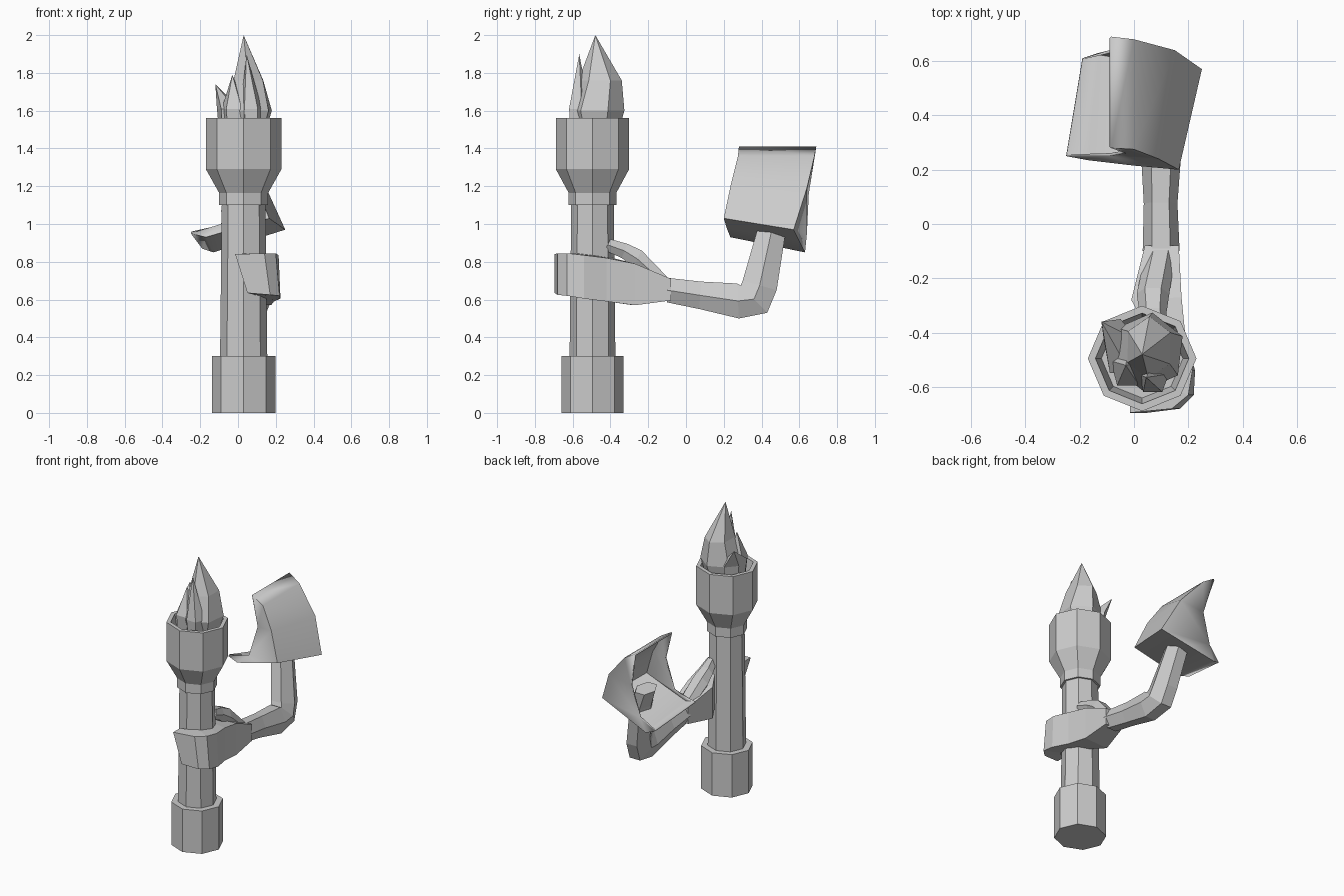
import bpy, bmesh, math
from mathutils import Vector

if "Cube" in bpy.data.objects:
    bpy.data.objects.remove(bpy.data.objects["Cube"])

grey = bpy.data.materials.new("stone_grey")
grey.diffuse_color = (0.6, 0.6, 0.6, 1)
grey.use_nodes = True
grey.node_tree.nodes["Principled BSDF"].inputs["Base Color"].default_value = grey.diffuse_color


def finish(name, bm, closed=True):
    if closed:
        bmesh.ops.recalc_face_normals(bm, faces=bm.faces)
    mesh = bpy.data.meshes.new(name)
    bm.to_mesh(mesh)
    bm.free()
    mesh.materials.append(grey)
    ob = bpy.data.objects.new(name, mesh)
    bpy.context.collection.objects.link(ob)
    return ob


def skin(name, rings):
    """Join rings of points; a ring of one point is an apex."""
    bm = bmesh.new()
    vr = [[bm.verts.new(p) for p in r] for r in rings]
    for a, b in zip(vr, vr[1:]):
        n = max(len(a), len(b))
        for i in range(n):
            j = (i + 1) % n
            if len(b) == 1:
                bm.faces.new((a[i], a[j], b[0]))
            elif len(a) == 1:
                bm.faces.new((a[0], b[j], b[i]))
            else:
                bm.faces.new((a[i], a[j], b[j], b[i]))
    for r in (vr[0], vr[-1]):
        if len(r) > 2:
            bm.faces.new(r)
    return finish(name, bm)


def ring(cx, cy, z, rx, ry, n, turn=0.0):
    return [(cx + rx * math.cos(turn + math.tau * i / n),
             cy + ry * math.sin(turn + math.tau * i / n), z) for i in range(n)]


def limb(name, sections, n=6):
    """Each section: top (y, z), bottom (y, z), centre x, half width."""
    rings = []
    for t, b, x, rx in sections:
        t, b = Vector(t), Vector(b)
        mid, half = (t + b) / 2, (t - b) / 2 / 0.866
        pts = []
        for i in range(n):
            a = math.tau * i / n
            p = mid + half * math.sin(a)
            pts.append((x + rx * math.cos(a), p.x, p.y))
        rings.append(pts)
    return skin(name, rings)


# Torch: octagonal handle, collar and hollow cup
CX, CY = 0.03, -0.495
profile = [(0.168, 0), (0.168, 0.3), (0.125, 0.3), (0.116, 1.10), (0.13, 1.10),
           (0.13, 1.165), (0.2, 1.29), (0.2, 1.56), (0.172, 1.56), (0.15, 1.42)]
skin("torch", [ring(CX, CY, z, r, r * 0.97, 8) for r, z in profile])

# Flame: one large tongue and three small ones
skin("flame_main", [ring(0.04, -0.47, 1.41, 0.09, 0.09, 6, 0.4),
                    ring(0.05, -0.47, 1.60, 0.14, 0.145, 6, 0.4),
                    ring(0.055, -0.455, 1.76, 0.09, 0.115, 6, 0.5),
                    [(0.03, -0.48, 2.0)]])
tongues = [("flame_front", (0.07, -0.57), 0.06, 0.06, (0.045, -0.565, 1.9)),
           ("flame_left", (-0.05, -0.46), 0.065, 0.11, (-0.12, -0.36, 1.74)),
           ("flame_middle", (-0.02, -0.53), 0.07, 0.08, (-0.03, -0.52, 1.79))]
for name, (x, y), rx, ry, tip in tongues:
    skin(name, [ring(x, y, 1.41, rx * 0.7, ry * 0.7, 5, 0.3),
                ring(x, y, 1.61, rx, ry, 5, 0.3), [tip]])

# Hand: band running down the right side and curling round the front
# (outer xy, inner xy, low z, high z, lean of the upper edge in x)
hand = [((0.165, -0.08), (0.04, -0.08), 0.595, 0.71, 0),
        ((0.175, -0.27), (-0.01, -0.28), 0.57, 0.79, 0),
        ((0.19, -0.42), (0.05, -0.39), 0.59, 0.82, 0),
        ((0.225, -0.54), (0.13, -0.49), 0.605, 0.835, -0.01),
        ((0.22, -0.63), (0.12, -0.58), 0.62, 0.845, -0.02),
        ((0.17, -0.68), (0.09, -0.61), 0.625, 0.845, -0.03),
        ((0.05, -0.695), (0.05, -0.62), 0.635, 0.84, -0.065)]
skin("hand", [[(o[0], o[1], lo), (o[0] + s, o[1], hi),
               (i[0] + s, i[1], hi), (i[0], i[1], lo)] for o, i, lo, hi, s in hand])

# Thumb
limb("thumb", [((-0.09, 0.71), (-0.10, 0.63), 0.10, 0.055),
               ((-0.235, 0.86), (-0.28, 0.77), 0.07, 0.06),
               ((-0.31, 0.895), (-0.34, 0.82), 0.07, 0.05),
               ((-0.40, 0.92), (-0.43, 0.86), 0.09, 0.035)])

# Bent arm from wrist to the stub inside the sleeve
limb("arm", [((-0.10, 0.715), (-0.10, 0.585), 0.10, 0.068),
             ((0.08, 0.695), (0.07, 0.55), 0.098, 0.062),
             ((0.27, 0.685), (0.28, 0.50), 0.10, 0.075),
             ((0.29, 0.675), (0.43, 0.53), 0.095, 0.08),
             ((0.30, 0.70), (0.48, 0.65), 0.085, 0.08),
             ((0.375, 0.96), (0.525, 0.94), 0.03, 0.075),
             ((0.40, 1.08), (0.54, 1.06), -0.02, 0.07)])

# Sleeve: sloping roof and dished floor, open towards the left
front = [(-0.085, 0.28, 1.41), (0.0, 0.275, 1.36), (0.09, 0.24, 1.22), (0.165, 0.2, 1.03),
         (0.0, 0.215, 0.98), (-0.17, 0.235, 0.93), (-0.25, 0.25, 0.95)]
back = [(-0.085, 0.69, 1.41), (0.0, 0.68, 1.36), (0.15, 0.64, 1.19), (0.25, 0.57, 0.97),
        (0.06, 0.60, 0.91), (-0.13, 0.63, 0.85), (-0.19, 0.61, 0.87)]
bm = bmesh.new()
f = [bm.verts.new(p) for p in front]
b = [bm.verts.new(p) for p in back]
for i in range(len(f) - 1):
    bm.faces.new((f[i], f[i + 1], b[i + 1], b[i]))
# concave end walls
for row, y, dz in ((f, 0.25, 0.0), (b, 0.64, -0.05)):
    low = bm.verts.new((-0.09, y, 1.0 + dz))
    high = bm.verts.new((-0.03, y + 0.01, 1.21 + dz))
    for face in ((0, 1, high), (1, 2, high), (2, 3, low, high),
                 (3, 4, low), (4, 5, low), (5, 6, low)):
        bm.faces.new([row[k] if isinstance(k, int) else k for k in face])
bmesh.ops.recalc_face_normals(bm, faces=bm.faces)
sleeve = finish("sleeve", bm, closed=False)
thick = sleeve.modifiers.new("thickness", 'SOLIDIFY')
thick.thickness = 0.012
thick.offset = -1
bpy.context.view_layer.objects.active = sleeve
sleeve.select_set(True)
bpy.ops.object.shade_smooth_by_angle(angle=math.radians(35))
